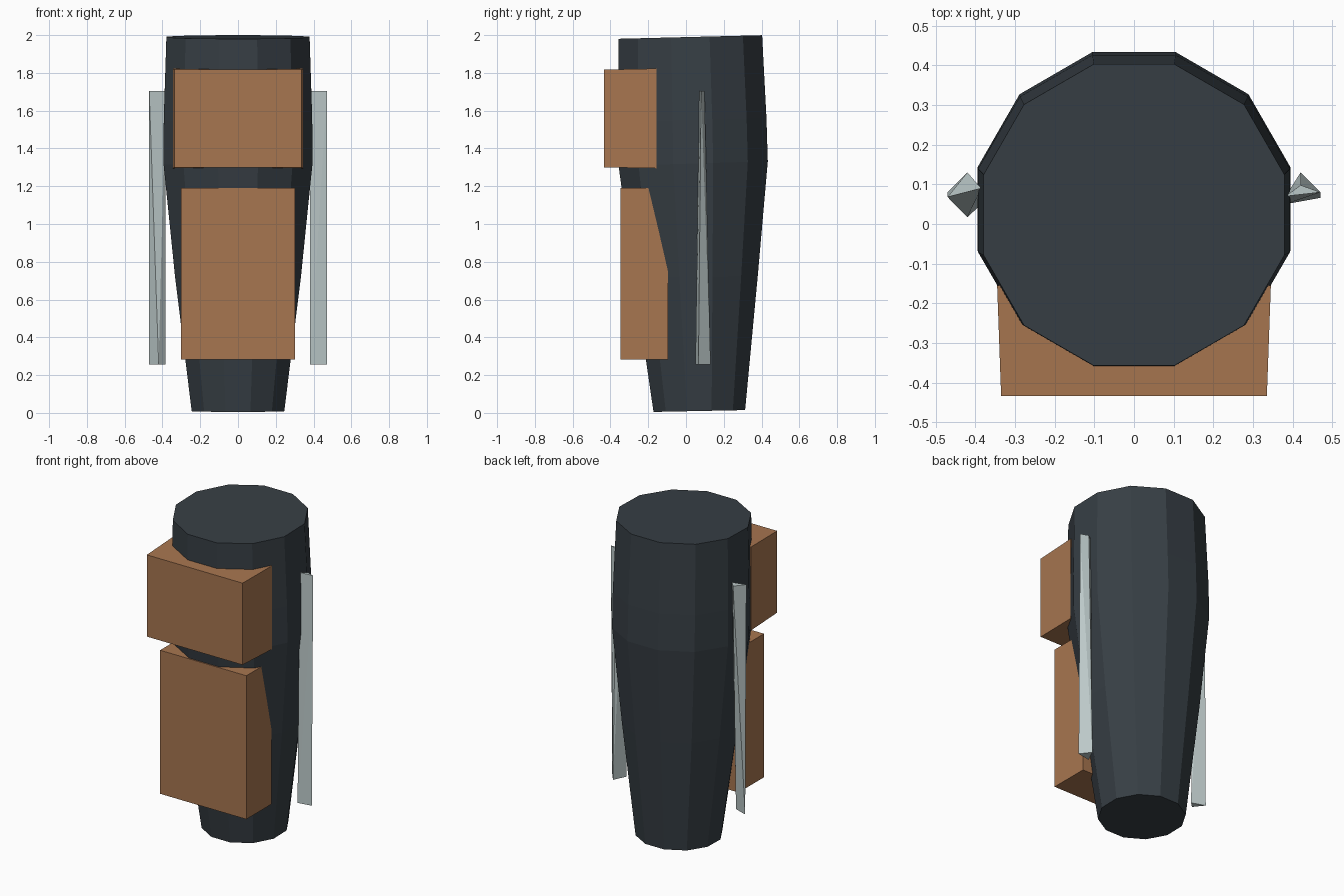
import bpy, bmesh, math

if "Cube" in bpy.data.objects:
    bpy.data.objects.remove(bpy.data.objects["Cube"])


def material(name, rgb):
    m = bpy.data.materials.new(name)
    m.diffuse_color = (*rgb, 1.0)
    m.use_nodes = True
    m.node_tree.nodes["Principled BSDF"].inputs["Base Color"].default_value = m.diffuse_color
    return m


DARK = material("dark slate", (0.038, 0.049, 0.059))
TAN = material("tan leather", (0.39, 0.18, 0.08))
PALE = material("pale metal", (0.50, 0.58, 0.58))


def finish(bm, name, mat):
    bmesh.ops.recalc_face_normals(bm, faces=bm.faces)
    me = bpy.data.meshes.new(name)
    bm.to_mesh(me)
    bm.free()
    me.materials.append(mat)
    ob = bpy.data.objects.new(name, me)
    bpy.context.collection.objects.link(ob)
    return ob


# Tapered twelve-sided body: (height, half width, front y, back y, tilt)
RINGS = [(0.01, 0.245, -0.172, 0.313, 0.02),
         (0.72, 0.333, -0.275, 0.380, 0.02),
         (1.32, 0.394, -0.357, 0.433, 0.03),
         (1.55, 0.393, -0.358, 0.426, 0.025),
         (1.99, 0.379, -0.357, 0.403, 0.025)]
SIDES = 12
bm = bmesh.new()
loops = []
for z, half, front, back, tilt in RINGS:
    cy, ry = (front + back) / 2, (back - front) / 2
    k = 1 / math.cos(math.pi / SIDES)
    loop = []
    for i in range(SIDES):
        a = 2 * math.pi * (i + 0.5) / SIDES
        dy = ry * k * math.sin(a)
        loop.append(bm.verts.new((half * k * math.cos(a), cy + dy, z + tilt * dy)))
    loops.append(loop)
for lo, hi in zip(loops, loops[1:]):
    for i in range(SIDES):
        j = (i + 1) % SIDES
        bm.faces.new((lo[i], lo[j], hi[j], hi[i]))
bm.faces.new(loops[0])
bm.faces.new(loops[-1])
finish(bm, "body", DARK)


# Convex solids from their corner points
def hull(name, points, mat):
    bm = bmesh.new()
    for p in points:
        bm.verts.new(p)
    bmesh.ops.convex_hull(bm, input=bm.verts)
    bmesh.ops.dissolve_limit(bm, angle_limit=0.001, verts=bm.verts, edges=bm.edges)
    return finish(bm, name, mat)


def pouch(name, y0, y1, front, back):
    pts = [(x, y, z) for y, (w, z0, z1) in ((y0, front), (y1, back))
           for x in (-w, w) for z in (z0, z1)]
    hull(name, pts, TAN)


# Front pouches: each end gives half width, bottom and top
pouch("upper_pouch", -0.433, -0.155, (0.335, 1.30, 1.817), (0.345, 1.295, 1.823))
pouch("lower_pouch", -0.348, -0.095, (0.302, 0.282, 1.19), (0.302, 0.282, 1.19))


# Slim twisted side strips: bottom and top triangles
def strip(name, bottom, top):
    hull(name, [(x, y, 0.255) for x, y in bottom] + [(x, y, 1.705) for x, y in top], PALE)


strip("right_strip", [(0.382, 0.05), (0.47, 0.066), (0.42, 0.13)],
      [(0.382, 0.07), (0.47, 0.08), (0.42, 0.098)])
strip("left_strip", [(-0.42, 0.017), (-0.47, 0.08), (-0.385, 0.05)],
      [(-0.42, 0.13), (-0.47, 0.068), (-0.385, 0.09)])
